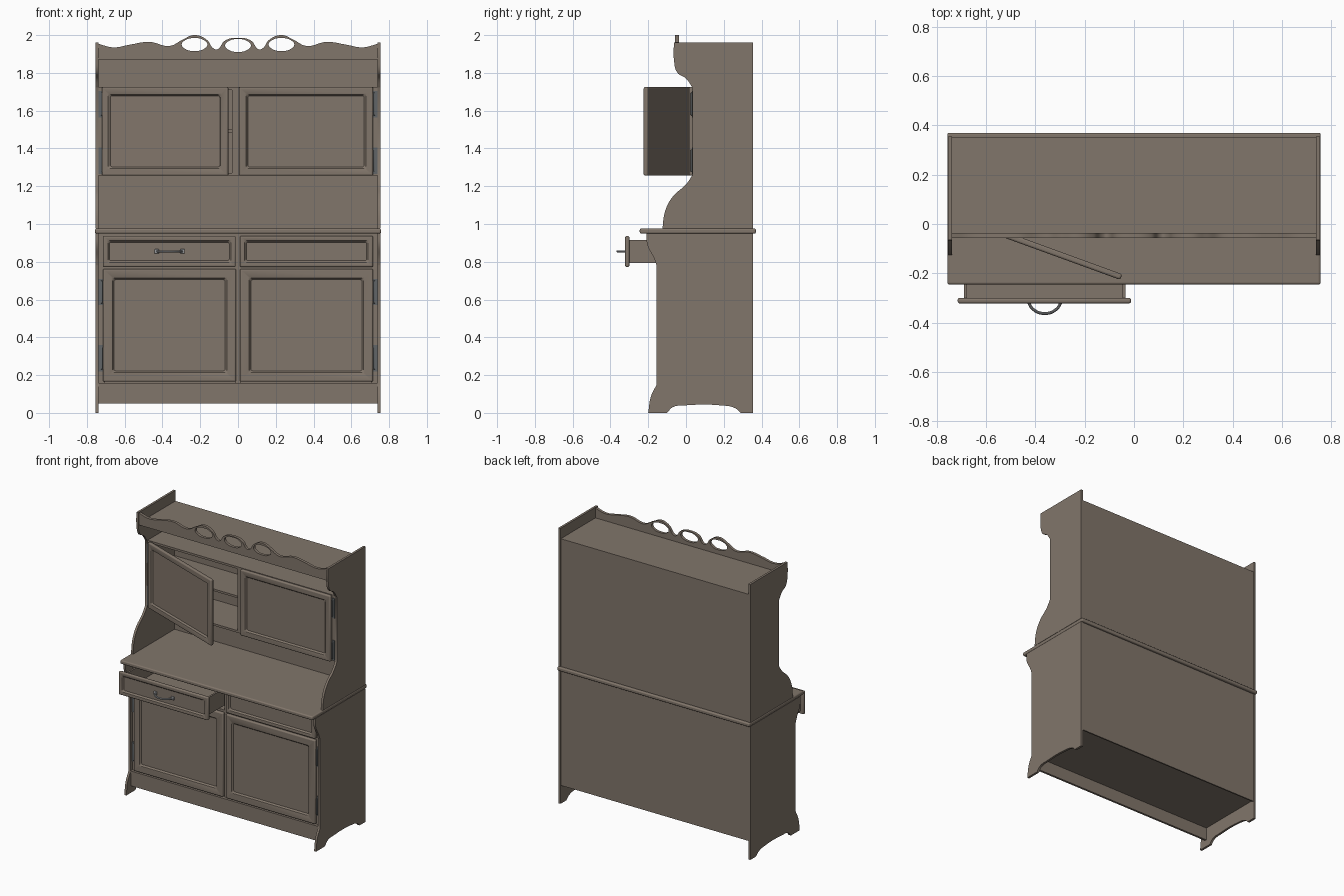
import bpy, bmesh
from math import radians, cos, sin, pi
from mathutils import Vector, Matrix

old = bpy.data.objects.get("Cube")
if old:
    bpy.data.objects.remove(old, do_unlink=True)


def material(name, rgb, metallic=0.0):
    m = bpy.data.materials.new(name)
    m.use_nodes = True
    m.diffuse_color = (*rgb, 1)
    bsdf = m.node_tree.nodes["Principled BSDF"]
    bsdf.inputs["Base Color"].default_value = (*rgb, 1)
    return m


WOOD = material("brown_wood", (0.22, 0.18, 0.145))
STEEL = material("handle_steel", (0.32, 0.33, 0.34))
IRON = material("hinge_iron", (0.12, 0.13, 0.135))


def link(name, data, mat):
    ob = bpy.data.objects.new(name, data)
    bpy.context.collection.objects.link(ob)
    data.materials.append(mat)
    return ob


def smooth(ob):
    bpy.ops.object.select_all(action='DESELECT')
    ob.select_set(True)
    bpy.context.view_layer.objects.active = ob
    if ob.type == 'CURVE':
        bpy.ops.object.convert(target='MESH')
    bpy.ops.object.shade_smooth_by_angle(angle=radians(35))


def box(name, x, y, z, mat=WOOD, bevel=0, frame=0):
    """Board spanning three ranges; frame sinks a bordered field into its front."""
    bm = bmesh.new()
    lo, hi = Vector((x[0], y[0], z[0])), Vector((x[1], y[1], z[1]))
    bmesh.ops.create_cube(bm, size=1, matrix=Matrix.Translation((lo + hi) / 2)
                          @ Matrix.Diagonal((*(hi - lo), 1)))
    if frame:
        bm.normal_update()
        front = [f for f in bm.faces if f.normal.y < -0.9]
        bmesh.ops.inset_individual(bm, faces=front, thickness=frame)
        bmesh.ops.inset_individual(bm, faces=front, thickness=0.012, depth=-0.011)
    me = bpy.data.meshes.new(name)
    bm.to_mesh(me)
    bm.free()
    ob = link(name, me, mat)
    if bevel:
        mod = ob.modifiers.new("rounded_edges", 'BEVEL')
        mod.width, mod.segments = bevel, 3
        mod.limit_method, mod.angle_limit = 'ANGLE', radians(60)
        smooth(ob)
    return ob


def outline(name, loops, thickness):
    """Flat cut-out from Bezier loops; points are (u, v) smooth or (u, v, 1) corner."""
    cu = bpy.data.curves.new(name, 'CURVE')
    cu.dimensions, cu.fill_mode = '2D', 'BOTH'
    cu.extrude, cu.resolution_u = thickness / 2, 8
    for pts in loops:
        sp = cu.splines.new('BEZIER')
        sp.bezier_points.add(len(pts) - 1)
        sp.use_cyclic_u = True
        for bp, p in zip(sp.bezier_points, pts):
            bp.co = (p[0], p[1], 0)
            bp.handle_left_type = bp.handle_right_type = 'VECTOR' if len(p) > 2 else 'AUTO'
    return link(name, cu, WOOD)


# Shaped side panels, lower and upper
LOWER = [(0.355, 0, 1), (0.355, 0.95, 1), (-0.21, 0.95, 1), (-0.205, 0.89), (-0.17, 0.82),
         (-0.155, 0.78, 1), (-0.155, 0.15, 1), (-0.185, 0.09), (-0.2, 0, 1), (-0.1, 0, 1),
         (-0.07, 0.03), (0.0, 0.04), (0.18, 0.04), (0.26, 0.025), (0.29, 0, 1)]
UPPER = [(0.355, 0.975, 1), (0.355, 1.96, 1), (-0.064, 1.96, 1), (-0.064, 1.87),
         (-0.045, 1.8), (0.0, 1.77), (0.035, 1.72, 1), (0.035, 1.26, 1), (0.0, 1.21),
         (-0.07, 1.145), (-0.11, 1.07), (-0.125, 0.975, 1)]
for side, s in (("left", 1), ("right", -1)):
    for part, pts in (("lower", LOWER), ("upper", UPPER)):
        ob = outline(f"{part}_side_{side}", [pts], 0.016)
        ob.rotation_euler = (pi / 2, 0, pi / 2)
        ob.location.x = s * 0.747
        smooth(ob)

# Wavy cresting board with three oval openings
half = [(0.13, 1.93), (0.165, 1.975), (0.23, 2.0), (0.295, 1.975), (0.36, 1.943),
        (0.47, 1.964), (0.57, 1.95), (0.66, 1.935)]
crest = ([(-0.742, 1.87, 1), (-0.742, 1.955, 1)] + [(-x, z) for x, z in reversed(half)]
         + [(-0.11, 1.925), (-0.07, 1.97), (0, 1.986), (0.07, 1.97), (0.11, 1.925)]
         + half + [(0.742, 1.955, 1), (0.742, 1.87, 1)])
ovals = [[(cx + 0.068 * cos(a * pi / 4), cz + 0.034 * sin(a * pi / 4)) for a in range(8)]
         for cx, cz in ((-0.23, 1.95), (0, 1.945), (0.23, 1.95))]
ob = outline("cresting_board", [crest] + ovals, 0.02)
ob.rotation_euler.x = pi / 2
ob.location.y = -0.047
smooth(ob)

# Carcass boards
W = (-0.74, 0.74)
box("countertop", (-0.757, 0.757), (-0.245, 0.37), (0.949, 0.976), bevel=0.008)
box("lower_back", W, (0.342, 0.352), (0.13, 0.95))
box("upper_back", W, (0.342, 0.352), (0.976, 1.885))
box("top_shelf", W, (-0.037, 0.342), (1.87, 1.885))
box("cabinet_top", W, (0.04, 0.342), (1.71, 1.725))
box("cabinet_bottom", W, (0.04, 0.342), (1.256, 1.271))
box("cabinet_shelf", W, (0.07, 0.342), (1.485, 1.5))
box("cabinet_divider", (-0.032, 0.005), (0.04, 0.342), (1.271, 1.71))
box("lower_bottom", W, (-0.153, 0.342), (0.14, 0.157))
box("plinth", W, (-0.15, -0.135), (0.05, 0.14))
box("middle_rail", W, (-0.13, 0.342), (0.755, 0.775))
box("top_rail", W, (-0.13, -0.11), (0.925, 0.95))
box("lower_divider", (-0.015, 0.015), (-0.13, 0.342), (0.157, 0.95))
for s in (-1, 1):
    for name, y, z in (("lower_stile", -0.13, (0.157, 0.95)), ("upper_stile", 0.04, (1.271, 1.71))):
        box(name, sorted((s * 0.705, s * 0.74)), (y, y + 0.02), z)

# Lower doors and the closed drawer front
for name, a, b in (("lower_door_right", -0.715, -0.01), ("lower_door_left", 0.01, 0.715)):
    box(name, (a, b), (-0.156, -0.131), (0.165, 0.763), bevel=0.008, frame=0.07)
box("closed_drawer_front", (0.01, 0.715), (-0.156, -0.131), (0.772, 0.937), bevel=0.008, frame=0.036)

# Upper doors, one swung open
box("upper_door_left", (0.005, 0.715), (0.015, 0.039), (1.256, 1.725), bevel=0.008, frame=0.054)
door = box("upper_door_right", (0, 0.71), (-0.024, 0), (1.256, 1.725), bevel=0.008, frame=0.054)
door.location = (-0.715, 0.039, 0)
door.rotation_euler.z = radians(-20)

# Pulled-out drawer
box("open_drawer_front", (-0.715, -0.012), (-0.322, -0.3), (0.772, 0.937), bevel=0.008, frame=0.036)
box("drawer_floor", (-0.69, -0.035), (-0.3, 0.15), (0.793, 0.803))
box("drawer_back", (-0.69, -0.035), (0.138, 0.15), (0.803, 0.915))
for a in (-0.69, -0.047):
    box("drawer_side", (a, a + 0.012), (-0.3, 0.138), (0.803, 0.915))

# Bow handle with end mounts
cu = bpy.data.curves.new("drawer_handle", 'CURVE')
cu.dimensions, cu.bevel_depth, cu.bevel_resolution = '3D', 0.006, 3
sp = cu.splines.new('BEZIER')
path = [(-0.43, -0.313), (-0.41, -0.345), (-0.362, -0.363), (-0.314, -0.345), (-0.294, -0.313)]
sp.bezier_points.add(len(path) - 1)
for bp, (x, y) in zip(sp.bezier_points, path):
    bp.co = (x, y, 0.855)
    bp.handle_left_type = bp.handle_right_type = 'AUTO'
smooth(link("drawer_handle", cu, STEEL))
for x in (-0.43, -0.294):
    box("handle_mount", (x - 0.012, x + 0.012), (-0.322, -0.309), (0.843, 0.867), STEEL, bevel=0.005)

# Hinges: a leaf with a rounded knuckle
for s in (-1, 1):
    for y, heights in ((-0.131, (0.29, 0.64)), (0.039, (1.335, 1.635))):
        for z in heights:
            box("hinge_leaf", sorted((s * 0.716, s * 0.738)), (y - 0.006, y), (z - 0.07, z + 0.07), IRON)
            box("hinge_knuckle", sorted((s * 0.716, s * 0.726)), (y - 0.014, y - 0.004),
                (z - 0.06, z + 0.06), IRON, bevel=0.003)
